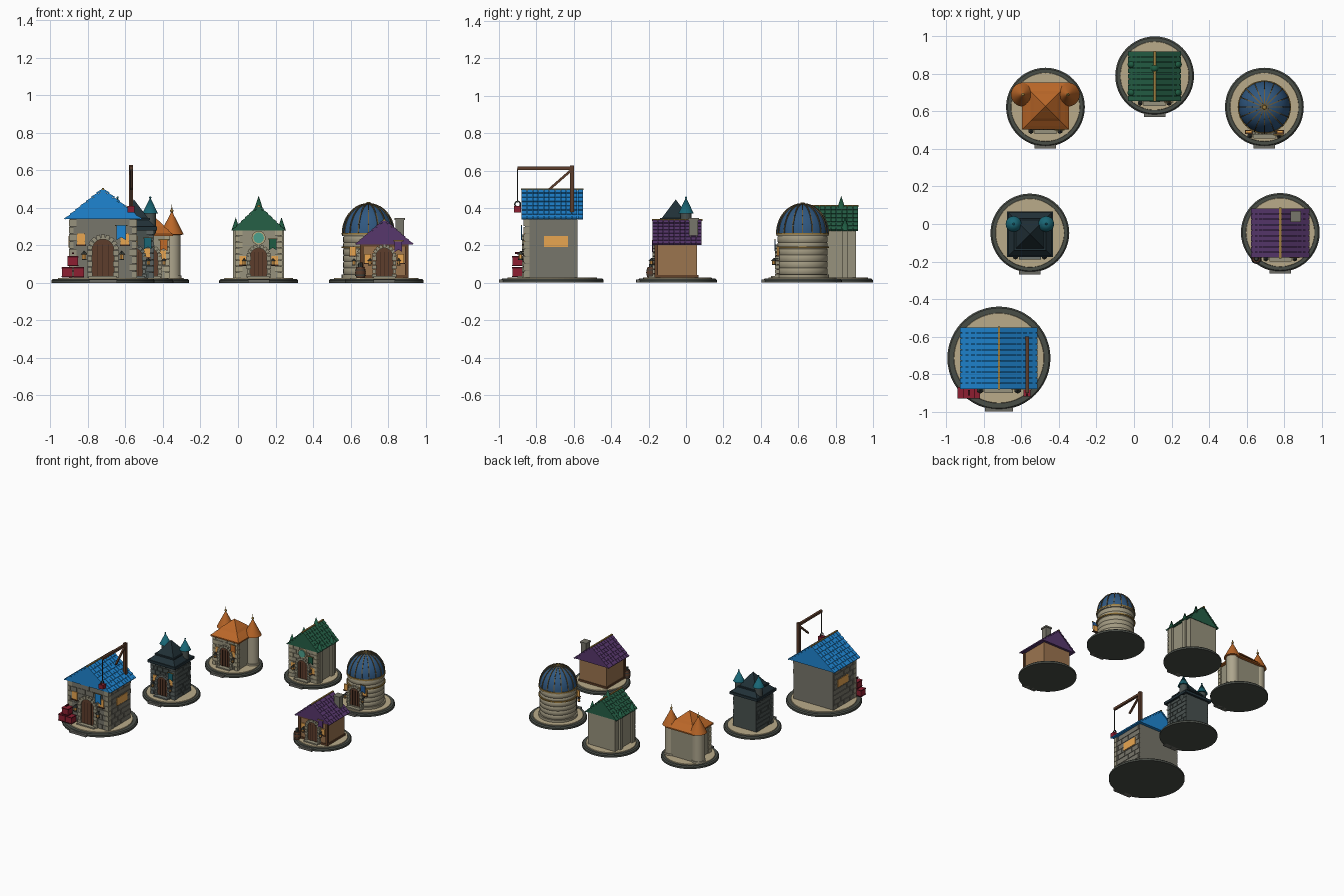
import bpy, bmesh, math, random
from mathutils import Matrix, Vector

if "Cube" in bpy.data.objects:
    bpy.data.objects.remove(bpy.data.objects["Cube"])
random.seed(4)
MATS = {}

def mat(h):
    if h not in MATS:
        m = bpy.data.materials.new("paint_" + h)
        c = [(int(h[i:i + 2], 16) / 255) ** 2.2 for i in (0, 2, 4)]
        m.diffuse_color = (*c, 1)
        m.use_nodes = True
        m.node_tree.nodes["Principled BSDF"].inputs["Base Color"].default_value = m.diffuse_color
        MATS[h] = m
    return MATS[h]

class Part:
    """Collects primitives into one named, single-colour object."""
    def __init__(self, name, color):
        self.name, self.color, self.bm = name, color, bmesh.new()
    def box(self, c, s, rot=Matrix()):
        bmesh.ops.create_cube(self.bm, size=1, matrix=Matrix.Translation(c) @ rot @ Matrix.Diagonal((*s, 1)))
        return self
    def cone(self, x, y, z0, z1, r1, r2=0.0, n=24, turn=0.0):
        bmesh.ops.create_cone(self.bm, cap_ends=True, segments=n, radius1=r1, radius2=r2, depth=z1 - z0,
                              matrix=Matrix.Translation((x, y, (z0 + z1) / 2)) @ Matrix.Rotation(turn, 4, 'Z'))
        return self
    def square(self, x, y, z0, z1, h1, h2=0.0):
        return self.cone(x, y, z0, z1, h1 * 2 ** .5, h2 * 2 ** .5, 4, math.pi / 4)
    def ball(self, c, r):
        bmesh.ops.create_uvsphere(self.bm, u_segments=12, v_segments=8, radius=r, matrix=Matrix.Translation(c))
        return self
    def rod(self, a, b, w):
        a, b = Vector(a), Vector(b)
        return self.box((a + b) / 2, (w, w, (b - a).length), (b - a).to_track_quat('Z', 'Y').to_matrix().to_4x4())
    def lathe(self, x, y, prof, n=32):
        vs = [self.bm.verts.new((x + r, y, z)) for r, z in prof]
        es = [self.bm.edges.new(p) for p in zip(vs, vs[1:])]
        bmesh.ops.spin(self.bm, geom=vs + es, cent=(x, y, 0), axis=(0, 0, 1), angle=2 * math.pi, steps=n)
        bmesh.ops.remove_doubles(self.bm, verts=self.bm.verts, dist=1e-5)
        return self
    def prism(self, pts, y0, y1):
        f = self.bm.faces.new([self.bm.verts.new((x, y0, z)) for x, z in pts])
        r = bmesh.ops.extrude_face_region(self.bm, geom=[f])
        bmesh.ops.translate(self.bm, vec=(0, y1 - y0, 0), verts=[v for v in r['geom'] if isinstance(v, bmesh.types.BMVert)])
        return self
    def done(self, smooth=False):
        bmesh.ops.recalc_face_normals(self.bm, faces=self.bm.faces)
        me = bpy.data.meshes.new(self.name)
        self.bm.to_mesh(me)
        self.bm.free()
        ob = bpy.data.objects.new(self.name, me)
        bpy.context.collection.objects.link(ob)
        me.materials.append(mat(self.color))
        if smooth:
            bpy.context.view_layer.objects.active = ob
            ob.select_set(True)
            bpy.ops.object.shade_smooth_by_angle(angle=math.radians(40))
            ob.select_set(False)

STONE, LIGHT, DARK, WOOD, GLOW, GOLD = "77756a", "96917c", "3e423e", "5e4030", "e8a552", "9a7b40"

# round base with rim, paving and front step
def base(n, x, y, r, s):
    Part(n + "_base_rim", "4a4e48").lathe(x, y, [(0, 0), (r, 0), (r, .014), (r - .008, .022), (r - .03 * s, .022), (0, .022)], 48).done(True)
    Part(n + "_paving", "b8aa88").cone(x, y, .02, .027, r - .026 * s, r - .028 * s, 48).done()
    Part(n + "_step", "6a6a64").box((x, y - r + .01, .009), (.115 * s, .04, .018)).done()

# arched door, stone arch, windows, lanterns and banner on the front wall
def facade(n, cx, yf, s, flag, win=.085, wz=.13, bz=.19, stone=LIGHT):
    w, h, z0 = .045 * s, .115 * s, .026
    arch = [(cx - w, z0), (cx + w, z0)] + [(cx + w * math.cos(a), z0 + h + w * math.sin(a)) for a in [i * math.pi / 12 for i in range(13)]]
    Part(n + "_door", WOOD).prism(arch, yf - .008, yf + .01).done()
    seams = Part(n + "_door_seams", "38261e")
    for i in (-1, 0, 1):
        seams.box((cx + i * w / 2, yf - .009, z0 + h * .6), (.003, .004, h * 1.2))
    seams.done()
    st = Part(n + "_door_surround", stone)
    R = w + .009 * s
    for q in (-1, 1):
        for k in range(5):
            st.box((cx + q * R, yf - .006, z0 + h * (k + .5) / 5), ((.018 if k % 2 else .024) * s, .024, h / 5 - .003))
    for k in range(9):
        a = (k + .5) * math.pi / 9
        st.box((cx + R * math.cos(a), yf - .006, z0 + h + R * math.sin(a)), (.02 * s, .024, .0165 * s), Matrix.Rotation(-a, 4, 'Y'))
    st.box((cx, yf - .02, .03), (w * 2.6, .04, .012)).done()
    gl, fr, lan, lg = Part(n + "_windows", GLOW), Part(n + "_window_frames", WOOD), Part(n + "_lanterns", DARK), Part(n + "_lantern_glow", GLOW)
    for q in (-1, 1):
        x = cx + q * win * s
        gl.box((x, yf - .003, wz * s), (.034 * s, .012, .046 * s))
        fr.box((x, yf - .004, (wz - .026) * s), (.042 * s, .02, .006 * s))
        x, y, z = cx + q * .077 * s, yf - .025, .108 * s
        lan.rod((x, yf, z + .02 * s), (x, y, z + .02 * s), .006)
        lan.cone(x, y, z + .009 * s, z + .024 * s, .015 * s, 0, 6).cone(x, y, z - .014 * s, z - .009 * s, .011 * s, .011 * s, 6)
        lg.cone(x, y, z - .009 * s, z + .009 * s, .009 * s, .009 * s, 6)
    for p in (gl, fr, lan, lg):
        p.done()
    x, z, a, b = cx + .075 * s, bz * s, .02 * s, .03 * s
    Part(n + "_banner", flag).prism([(x - a, z + b), (x - a, z - b), (x, z - b * .6), (x + a, z - b), (x + a, z + b)], yf - .022, yf - .016).done()
    Part(n + "_banner_rod", GOLD).rod((x - a * 1.3, yf - .019, z + b), (x + a * 1.3, yf - .019, z + b), .006).done()

# masonry box: plain core, staggered blocks on chosen sides, corner stones
def masonry(n, x0, x1, y0, y1, z1, col, quoin, rows, bw, sides=True):
    z0 = .024
    Part(n + "_walls", col).box(((x0 + x1) / 2, (y0 + y1) / 2, (z0 + z1) / 2), (x1 - x0, y1 - y0, z1 - z0)).done()
    p, q, h = Part(n + "_stone_blocks", col), Part(n + "_corner_stones", quoin), (z1 - z0) / rows
    def run(a, b, r):
        e = [a] + [t for t in (a + (i + (.5 if r % 2 else 1)) * bw for i in range(20)) if a + .01 < t < b - .01] + [b]
        return zip(e, e[1:])
    for r in range(rows):
        z = z0 + (r + .5) * h
        for a, b in run(x0, x1, r):
            p.box(((a + b) / 2, y0, z), (b - a - .004, .006 + random.random() * .006, h - .004))
        for a, b in run(y0, y1, r) if sides else []:
            for x in (x0, x1):
                p.box((x, (a + b) / 2, z), (.006 + random.random() * .004, b - a - .004, h - .004))
        for x, g in ((x0, 1), (x1, -1)):
            l = .04 if r % 2 else .026
            q.box((x + g * (l / 2 - .007), y0 + .008, z), (l, .032, h - .003))
    p.done()
    q.done()

# gable roof: solid prism with overlapping tiles and a ridge strip
def gable(n, cx, y0, y1, hw, z0, z1, rows, cols, col):
    Part(n + "_roof", col).prism([(cx - hw, z0), (cx + hw, z0), (cx, z1 - .006)], y0 + .006, y1 - .006).done()
    a, L, w, t = math.atan2(z1 - z0, hw), math.hypot(hw, z1 - z0) / rows, (y1 - y0) / cols, Part(n + "_roof_tiles", col)
    for g in (-1, 1):
        rot = Matrix.Rotation(g * (a - .14), 4, 'Y')
        for i in range(rows):
            u = (i + .45) / rows
            for j in range(cols):
                t.box((cx + g * hw * (1 - u), y0 + (j + .5) * w, z0 + (z1 - z0) * u + .001), (L * 1.08, w - .003, .009), rot)
    t.done()
    Part(n + "_ridge", GOLD).box((cx, (y0 + y1) / 2, z1), (.012, y1 - y0 + .006, .01)).done()

# ---- blue warehouse
base("warehouse", -.72, -.715, .275, 1.3)
masonry("warehouse", -.895, -.545, -.86, -.58, .34, STONE, LIGHT, 8, .075)
facade("warehouse", -.72, -.86, 1.3, "2484d0", .09, .18, .205)
gable("warehouse", -.72, -.88, -.55, .2, .34, .5, 7, 11, "2484d0")
Part("warehouse_side_windows", GLOW).box((-.72, -.695, .22), (.366, .13, .06)).done()
Part("crane_frame", WOOD).rod((-.57, -.61, .36), (-.57, -.61, .628), .022).rod((-.57, -.9, .612), (-.57, -.6, .612), .018).rod((-.57, -.73, .5), (-.57, -.61, .605), .013).done()
Part("crane_rope", DARK).rod((-.57, -.9, .43), (-.57, -.9, .61), .005).done()
bpy.ops.mesh.primitive_torus_add(location=(-.57, -.9, .42), rotation=(0, math.pi / 2, 0), major_radius=.015, minor_radius=.004, major_segments=16, minor_segments=6)
bpy.context.object.name = "crane_hook"
bpy.context.object.data.materials.append(mat(DARK))
Part("crane_load", "8c2434").box((-.57, -.9, .393), (.038, .038, .034)).done()
cr, cb = Part("crates", "8c2434"), Part("crate_bands", "4c1620")
for x, z in ((-.91, .054), (-.85, .054), (-.88, .113)):
    cr.box((x, -.9, z + .003), (.056, .056, .054))
    cb.box((x, -.9, z - .02), (.06, .06, .006)).box((x, -.9, z + .026), (.06, .06, .006))
    cb.box((x, -.9, z + .045 if z > .1 else z), (.01, .03, .01))
cr.done()
cb.done()

# ---- dark keep
base("keep", -.555, -.048, .21, 1)
masonry("keep", -.655, -.455, -.15, .05, .29, "4a5250", "5c6462", 8, .05)
facade("keep", -.555, -.15, 1, "1f6674", .07, .16, .21, "6a706c")
Part("keep_roof", "26343a").square(-.555, -.055, .28, .3, .122, .122).square(-.555, -.055, .3, .335, .115, .08).square(-.555, -.055, .335, .345, .085, .085).square(-.555, -.055, .345, .445, .075).done()
sh, tc = Part("keep_turrets", "4a5250"), Part("keep_turret_caps", "1f6674")
for x in (-.642, -.468):
    sh.cone(x, 0, .24, .27, .012, .032).cone(x, 0, .27, .375, .03, .03)
    tc.cone(x, 0, .37, .455, .042).ball((x, 0, .455), .006)
sh.done(True)
tc.done(True)

# ---- orange manor
base("manor", -.472, .623, .21, 1)
masonry("manor", -.575, -.37, .52, .73, .26, LIGHT, "aaa286", 7, .06, False)
facade("manor", -.472, .52, 1, "c06a2c", .07, .15, .2)
r = Part("manor_roof", "b8662c")
for a, b, z0, z1 in ((.125, .125, .25, .26), (.125, .1, .26, .28), (.105, .075, .28, .302), (.08, .065, .302, .318), (.065, 0, .318, .375)):
    r.square(-.472, .628, z0, z1, a, b)
r.done()
sh, tc, fn = Part("manor_towers", "aca48c"), Part("manor_tower_caps", "b8662c"), Part("manor_finials", GOLD)
for x in (-.592, -.353):
    sh.cone(x, .69, .024, .04, .053, .053).cone(x, .69, .04, .265, .047, .047)
    tc.lathe(x, .69, [(0, .255), (.064, .257), (.05, .285), (.03, .325), (.012, .36), (0, .385)])
    fn.cone(x, .69, .375, .42, .006).ball((x, .69, .385), .009)
for p in (sh, tc, fn):
    p.done(True)

# ---- green chapel
base("chapel", .11, .79, .21, 1)
masonry("chapel", -.01, .23, .67, .91, .285, LIGHT, "aaa286", 8, .06, False)
facade("chapel", .11, .67, 1, "245c44", .085, .12, .205)
gable("chapel", .11, .655, .92, .135, .28, .41, 6, 9, "2a6048")
b, pn = Part("chapel_buttresses", LIGHT), Part("chapel_pinnacles", "245c44")
for x in (-.012, .232):
    for y in (.7, .85):
        b.box((x, y, .155), (.028, .034, .26))
        pn.cone(x, y, .28, .35, .023, 0, 12)
b.done()
pn.cone(.11, .83, .385, .465, .026, 0, 12).done(True)
rose = Matrix.Rotation(math.pi / 2, 4, 'X')
for nm, c, rad, d in (("rose_frame", "b4a880", .037, .024), ("rose_window", "4fa08c", .028, .034)):
    p = Part(nm, c)
    bmesh.ops.create_cone(p.bm, cap_ends=True, segments=24, radius1=rad, radius2=rad, depth=d, matrix=Matrix.Translation((.11, .666, .24)) @ rose)
    p.done()

# ---- observatory
X, Y = .695, .623
base("observatory", X, Y, .21, 1)
prof = [(0, .024), (.142, .024), (.142, .045)]
for i in range(6):
    z = .045 + i * .034
    prof += [(.131, z), (.134, z + .004), (.134, z + .03), (.131, z + .034)]
Part("observatory_drum", "a09880").lathe(X, Y, prof + [(.14, .249), (.14, .264), (0, .264)], 40).done(True)
facade("observatory", X, Y - .128, 1, "2a5c98", .083, .17, .2)
Part("observatory_dome", "33587f").lathe(X, Y, [(.137 * math.cos(i * math.pi / 24), .262 + .158 * math.sin(i * math.pi / 24)) for i in range(12)] + [(0, .42)], 48).done(True)
ribs = Part("dome_ribs", "6a5c40")
for k in range(16):
    t = k * math.pi / 8
    pt = [(X + .139 * math.cos(u) * math.cos(t), Y + .139 * math.cos(u) * math.sin(t), .262 + .161 * math.sin(u)) for u in [i * math.pi / 20 for i in range(11)]]
    for p, q in zip(pt, pt[1:]):
        ribs.rod(p, q, .006)
ribs.done()
Part("dome_finial", GOLD).cone(X, Y, .415, .43, .016, .01, 16).done(True)
for z in (.19, .262):
    Part("drum_band", GOLD).lathe(X, Y, [(.13, z - .005), (.142, z - .005), (.142, z + .005), (.13, z + .005)], 40).done(True)

# ---- purple cottage
base("cottage", .78, -.045, .21, 1)
Part("cottage_walls", "9a7450").box((.78, -.05, .115), (.24, .22, .19)).done()
tm = Part("cottage_timbers", "64442e")
for x in (.66, .9):
    tm.box((x, -.16, .115), (.018, .018, .18))
tm.box((.78, -.16, .2), (.25, .014, .014)).box((.78, -.05, .033), (.252, .232, .016)).done()
facade("cottage", .78, -.16, 1, "5a3a72", .088, .13, .195)
gable("cottage", .78, -.18, .085, .15, .205, .335, 7, 9, "583a6c")
Part("cottage_chimney", STONE).box((.862, .04, .28), (.046, .05, .13)).box((.862, .04, .34), (.056, .06, .012)).done()
Part("barrel", WOOD).lathe(.652, -.185, [(0, .025), (.021, .025), (.028, .055), (.021, .085), (0, .085)], 16).done(True)
Part("barrel_hoops", DARK).cone(.652, -.185, .038, .044, .027, .027, 16).cone(.652, -.185, .066, .072, .027, .027, 16).cone(.652, -.185, .085, .11, .014, .01, 8).done()
